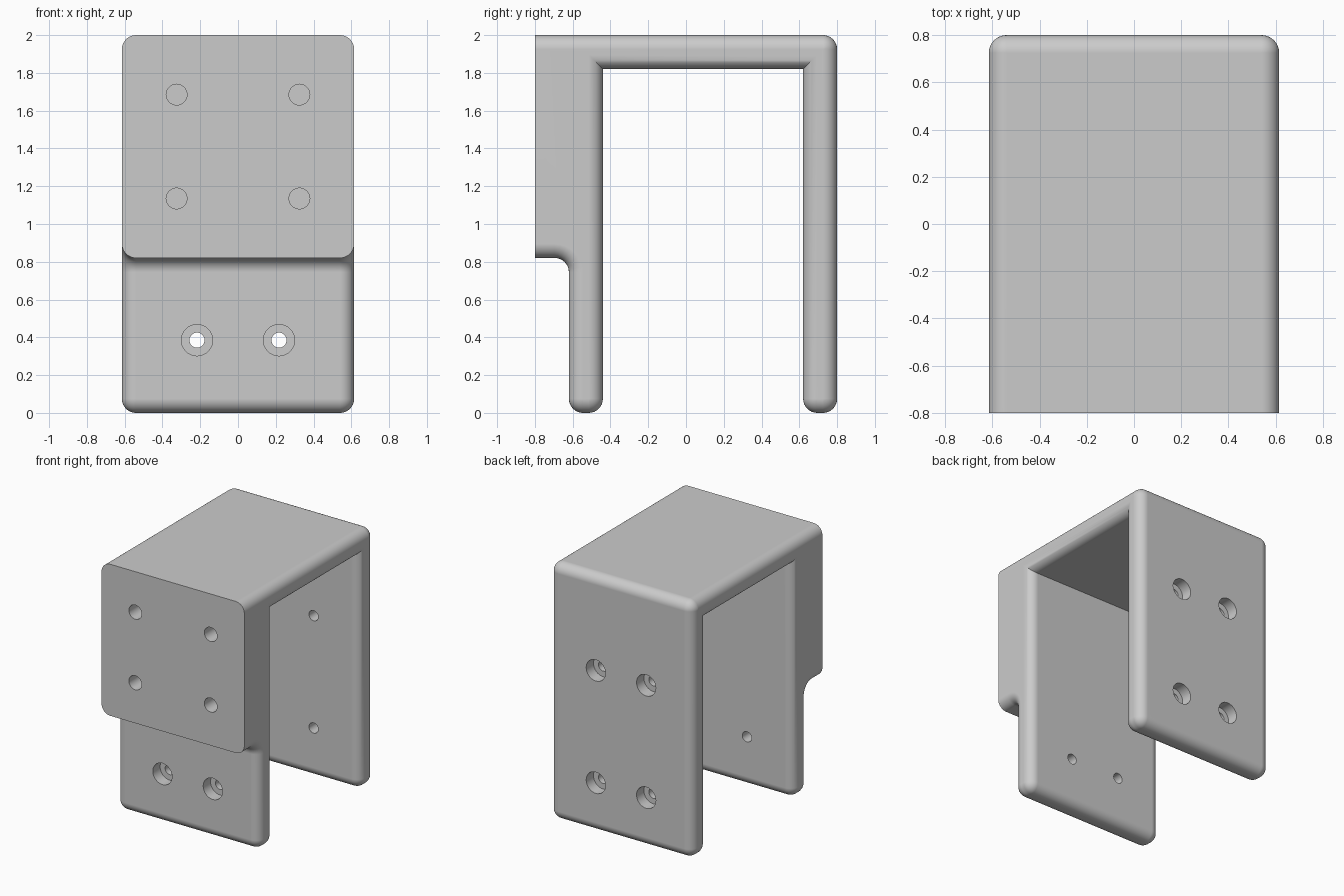
import bpy, bmesh, math
from mathutils import Vector

if "Cube" in bpy.data.objects:
    bpy.data.objects.remove(bpy.data.objects["Cube"], do_unlink=True)

HALF_W = 0.615      # half width in x
R = 0.075           # edge rounding
STEPS = 8           # segments per rounding

# Side profile corners: y, z, inward direction, rounding (+ convex, - concave)
CORNERS = [
    (-0.8, 2, 0, -1, 0), (0.8, 2, -1, -1, R), (0.8, 0, -1, 1, R),
    (0.62, 0, 1, 1, R), (0.62, 1.82, 1, 1, 0), (-0.44, 1.82, -1, 1, 0),
    (-0.44, 0, -1, 1, R), (-0.62, 0, 1, 1, R), (-0.62, 0.82, 1, 1, -R),
    (-0.8, 0.82, 0, 1, 0),
]


def profile(inset):
    """Side outline shrunk inward, with its corners rounded."""
    pts = [Vector((y + sy * inset, z + sz * inset)) for y, z, sy, sz, _ in CORNERS]
    out = []
    for i, p in enumerate(pts):
        r = CORNERS[i][4]
        if r == 0:
            out.append(p)
            continue
        r = abs(r - inset)
        u = (pts[i - 1] - p).normalized()
        v = (pts[(i + 1) % len(pts)] - p).normalized()
        for k in range(STEPS + 1):
            a = math.pi / 2 * k / STEPS
            out.append(p + r * (u + v - v * math.cos(a) - u * math.sin(a)))
    return out


def finish(bm, name):
    bmesh.ops.remove_doubles(bm, verts=bm.verts, dist=0.0001)
    bmesh.ops.recalc_face_normals(bm, faces=bm.faces)
    mesh = bpy.data.meshes.new(name)
    bm.to_mesh(mesh)
    bm.free()
    obj = bpy.data.objects.new(name, mesh)
    bpy.context.collection.objects.link(obj)
    return obj


def skin(bm, rings):
    """Join closed rings of points and cap both ends."""
    loops = [[bm.verts.new(p) for p in ring] for ring in rings]
    n = len(loops[0])
    for a, b in zip(loops, loops[1:]):
        for i in range(n):
            j = (i + 1) % n
            bm.faces.new((a[i], a[j], b[j], b[i]))
    bm.faces.new(loops[0])
    bm.faces.new(loops[-1][::-1])


# Bracket body: profile swept across x, rounded towards both sides
angles = [math.pi / 2 * k / STEPS for k in range(STEPS + 1)]
half = [(HALF_W - R * (1 - math.sin(a)), R * (1 - math.cos(a))) for a in angles]
stations = [(-x, d) for x, d in reversed(half)] + half
bm = bmesh.new()
skin(bm, [[(x, p.x, p.y) for p in profile(d)] for x, d in stations])
bracket = finish(bm, "bracket_body")

# Holes: turned shapes along y, given as (radius, y) steps
SIDES = 32
bm = bmesh.new()


def hole(x, z, steps):
    skin(bm, [[(x + r * math.cos(t), y, z + r * math.sin(t))
               for t in (2 * math.pi * k / SIDES for k in range(SIDES))]
              for r, y in steps])


BORE, BOLT, PILOT = 0.083, 0.04, 0.055
for side in (-1, 1):
    # Blind holes in the front block
    for z in (1.135, 1.685):
        hole(side * 0.325, z, [(PILOT, -0.9), (PILOT, -0.6)])
    # Counterbored hole in the front leg
    hole(side * 0.217, 0.385, [(BORE, -0.7), (BORE, -0.53), (BOLT, -0.53), (BOLT, -0.3)])
    # Counterbored holes in the back leg
    for z in (0.385, 1.26):
        hole(side * 0.217, z, [(BORE, 0.9), (BORE, 0.71), (BOLT, 0.71), (BOLT, 0.5)])
cutter = finish(bm, "hole_cutter")
cutter.hide_render = True

# Cut the holes
bpy.ops.object.select_all(action='DESELECT')
bpy.context.view_layer.objects.active = bracket
bracket.select_set(True)
cut = bracket.modifiers.new("holes", 'BOOLEAN')
cut.operation = 'DIFFERENCE'
cut.solver = 'EXACT'
cut.object = cutter
bpy.ops.object.modifier_apply(modifier=cut.name)
bpy.data.objects.remove(cutter, do_unlink=True)

# Colour and shading
mat = bpy.data.materials.new("light_grey")
mat.use_nodes = True
grey = (0.6, 0.6, 0.6, 1)
mat.diffuse_color = grey
mat.node_tree.nodes["Principled BSDF"].inputs["Base Color"].default_value = grey
bracket.data.materials.clear()
bracket.data.materials.append(mat)
bpy.ops.object.shade_smooth_by_angle(angle=math.radians(30))
weighted = bracket.modifiers.new("even_shading", 'WEIGHTED_NORMAL')
weighted.keep_sharp = True
